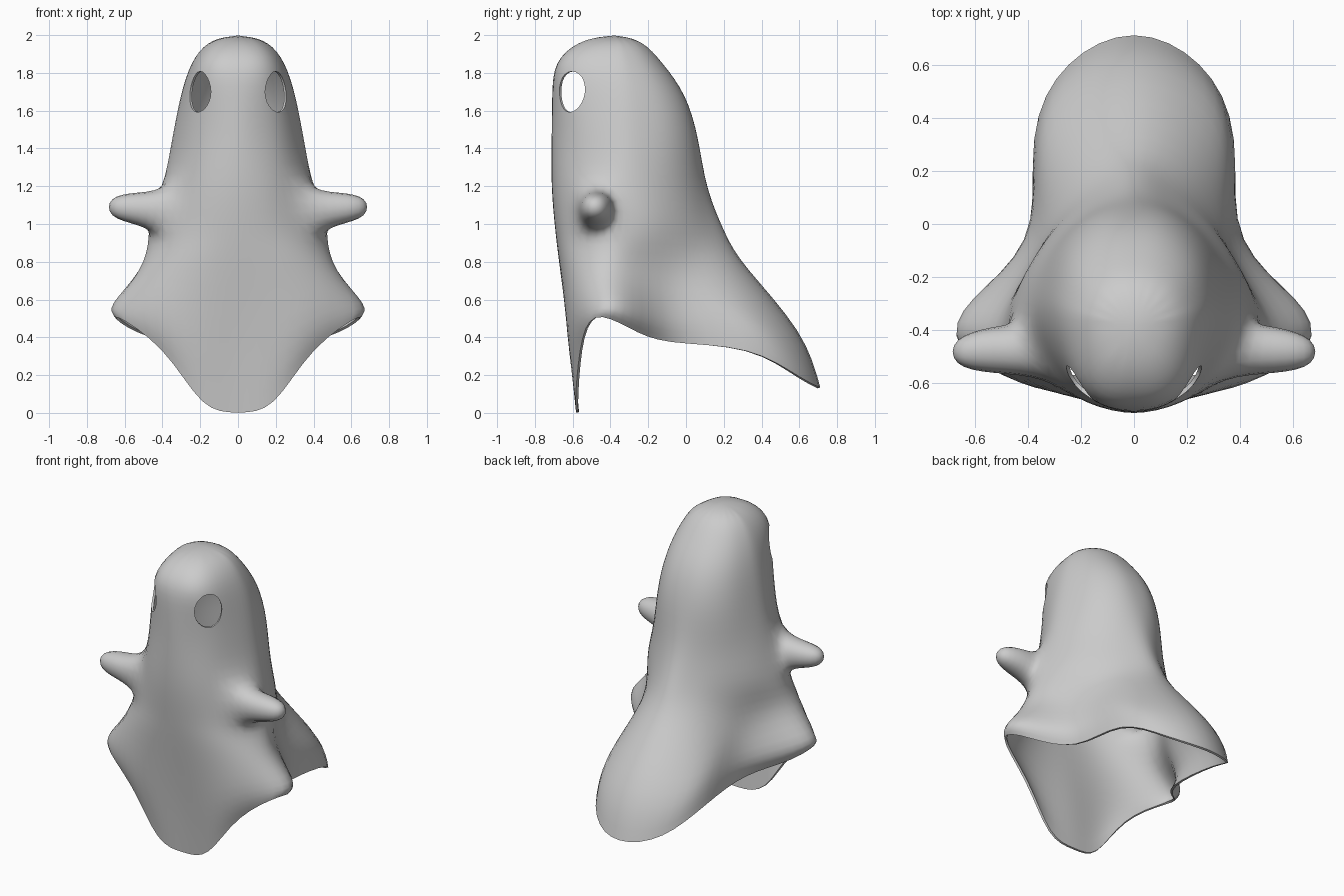
import bpy, bmesh
from math import sin, cos, radians
from mathutils import Vector, Matrix

if "Cube" in bpy.data.objects:
    bpy.data.objects.remove(bpy.data.objects["Cube"])

# column angles of half the cloth, front to back
ANGLES = [0, 25, 52, 86, 106, 126, 145, 163, 180]
# upper rings: z, half width, front y, widest y, back y, bulge of front and back corners
RINGS = [(1.955, .155, -.57, -.37, -.23, .04, .02), (1.85, .24, -.68, -.37, -.125, .07, .02),
         (1.68, .298, -.708, -.36, -.01, .01, .03), (1.45, .345, -.712, -.36, .062, -.03, .02),
         (1.19, .41, -.71, -.36, .115, -.01, -.06), (.95, .475, -.69, -.36, .21, 0, -.13)]
# draped lower rings, half of each, front to back
WAIST = [(0, -.665, .75), (.22, -.655, .76), (.41, -.58, .77), (.525, -.44, .75), (.47, -.28, .75),
         (.37, -.10, .72), (.31, .07, .70), (.21, .24, .73), (0, .33, .76)]
FLARE = [(0, -.615, .37), (.20, -.625, .40), (.43, -.60, .52), (.645, -.45, .58), (.60, -.28, .56),
         (.41, -.06, .50), (.36, .24, .50), (.265, .48, .43), (0, .59, .44)]
HEM = [(0, -.58, .005), (.19, -.585, .06), (.40, -.56, .33), (.635, -.48, .505), (.58, -.30, .45),
       (.40, -.08, .375), (.378, .32, .33), (.245, .60, .19), (0, .712, .135)]
# arm rings: x, y, z, radius
ARM = [(.53, -.475, 1.08, .09), (.655, -.48, 1.088, .052)]


def egg(z, w, front, mid, back, bulge_front, bulge_back):
    pts = []
    for a in map(radians, ANGLES):
        c = cos(a)
        k = 1 + (bulge_front if c > 0 else bulge_back) * abs(sin(2 * a))
        pts.append((k * w * sin(a), mid - k * c * (mid - front if c > 0 else back - mid), z))
    return pts


def full(half):
    return half + [(-x, y, z) for x, y, z in half[-2:0:-1]]


# sheet cage: rings joined into quads, closed by a fan on top
bm = bmesh.new()
rows = [[bm.verts.new(p) for p in full(h)] for h in [egg(*r) for r in RINGS] + [WAIST, FLARE, HEM]]
n = len(rows[0])
pole = bm.verts.new((0, -.38, 1.998))
for i in range(n):
    bm.faces.new((pole, rows[0][i], rows[0][(i + 1) % n]))
arm_cols = (2, n - 3)
for r in range(len(rows) - 1):
    for i in range(n):
        k = (i + 1) % n
        if r == 4 and i in arm_cols:
            continue
        bm.faces.new((rows[r][i], rows[r + 1][i], rows[r + 1][k], rows[r][k]))

# stubby arms growing out of the sheet
for i, side in zip(arm_cols, (1, -1)):
    loop = [rows[4][i], rows[5][i], rows[5][i + 1], rows[4][i + 1]]
    for x, y, z, rad in ARM:
        h = rad * .707
        # the corner order follows the sheet, which runs backwards on the left
        new = [bm.verts.new((side * x, y + side * sy * h, z + sz * h))
               for sy, sz in ((-1, 1), (-1, -1), (1, -1), (1, 1))]
        for q in range(4):
            p = (q + 1) % 4
            bm.faces.new((loop[q], loop[p], new[p], new[q]))
        loop = new
    bm.faces.new(loop)
bmesh.ops.recalc_face_normals(bm, faces=bm.faces[:])
bm.normal_update()
if pole.link_faces[0].normal.z < 0:
    bmesh.ops.reverse_faces(bm, faces=bm.faces[:])
mesh = bpy.data.meshes.new("ghost_sheet")
bm.to_mesh(mesh)
bm.free()
body = bpy.data.objects.new("ghost_sheet", mesh)
bpy.context.collection.objects.link(body)

sub = body.modifiers.new("smooth", 'SUBSURF')
sub.levels = sub.render_levels = 2
# push the cage out so the smoothed sheet passes through the measured points
target = [v.co.copy() for v in mesh.vertices]
for _ in range(5):
    bpy.context.view_layer.update()
    ev = body.evaluated_get(bpy.context.evaluated_depsgraph_get())
    got = [ev.data.vertices[i].co.copy() for i in range(len(target))]
    for v, t, g in zip(mesh.vertices, target, got):
        v.co += (t - g) * .8
    mesh.update()

thick = body.modifiers.new("cloth", 'SOLIDIFY')
thick.thickness, thick.offset = .014, -1

# eye holes
cutters = []
for side in (1, -1):
    bm = bmesh.new()
    bmesh.ops.create_cone(bm, cap_ends=True, segments=24, radius1=1, radius2=1, depth=.26)
    normal = Vector((side * .75, -.66, 0)).normalized()
    up = Vector((0, 0, 1))
    rot = Matrix((up.cross(normal), up, normal)).transposed().to_4x4()
    place = Matrix.Translation((side * .188, -.593, 1.70)) @ rot @ Matrix.Diagonal((.087, .108, 1, 1))
    bmesh.ops.transform(bm, matrix=place, verts=bm.verts)
    bmesh.ops.recalc_face_normals(bm, faces=bm.faces[:])
    me = bpy.data.meshes.new("eye_cutter")
    bm.to_mesh(me)
    bm.free()
    cut = bpy.data.objects.new("eye_cutter", me)
    bpy.context.collection.objects.link(cut)
    cut.hide_render = True
    cutters.append(cut)
    mod = body.modifiers.new("eye_hole", 'BOOLEAN')
    mod.operation, mod.solver, mod.object = 'DIFFERENCE', 'EXACT', cut

# bake the result and drop the cutters
bpy.context.view_layer.update()
ev = body.evaluated_get(bpy.context.evaluated_depsgraph_get())
final = bpy.data.meshes.new_from_object(ev)
body.modifiers.clear()
body.data = final
for c in cutters:
    bpy.data.objects.remove(c)
bpy.context.view_layer.objects.active = body
body.select_set(True)
bpy.ops.object.shade_smooth_by_angle(angle=radians(45))
